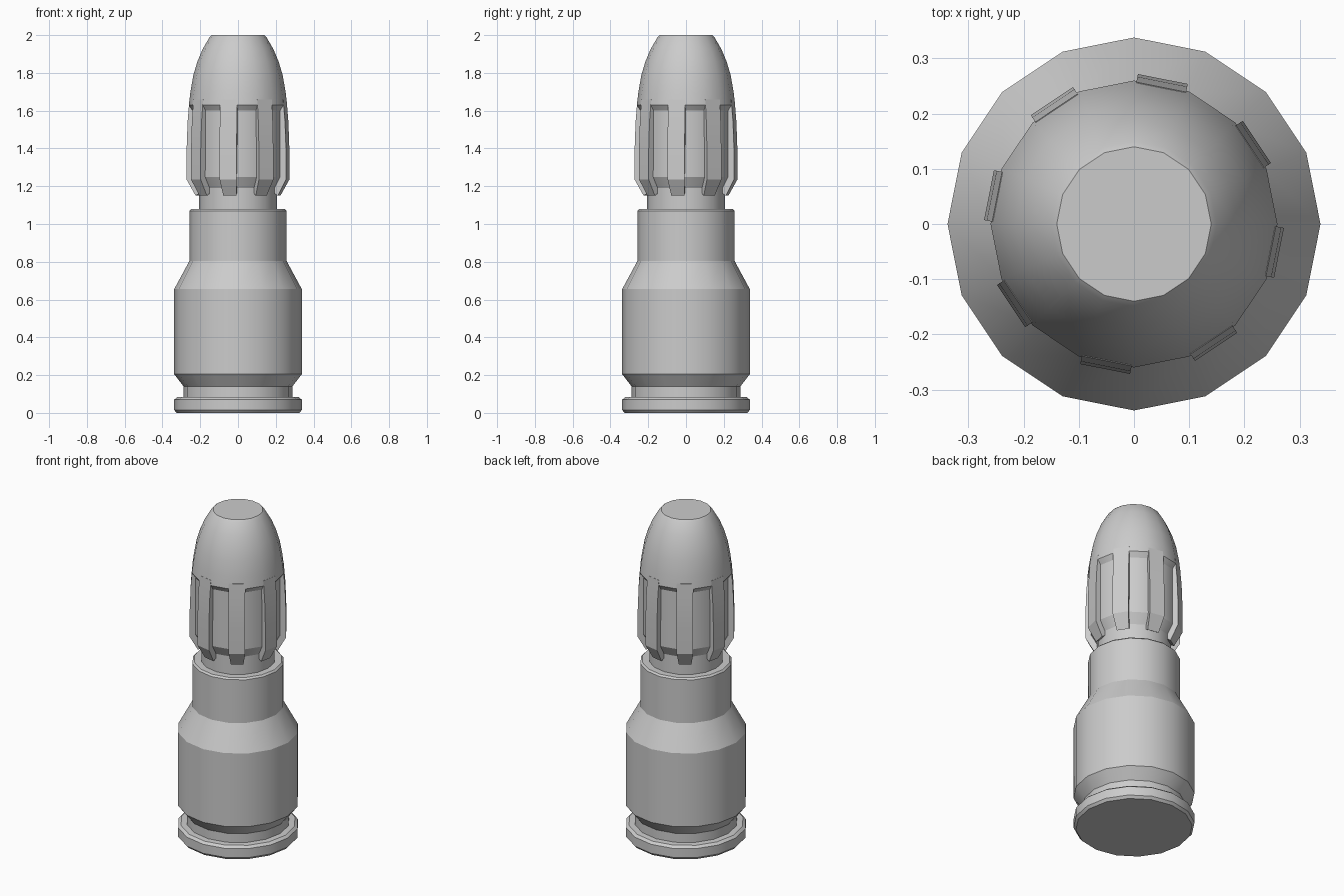
import bpy, bmesh
from math import cos, sin, pi
from mathutils import Matrix

if "Cube" in bpy.data.objects:
    bpy.data.objects.remove(bpy.data.objects["Cube"])

SIDES = 16


def finish(name, bm):
    bmesh.ops.recalc_face_normals(bm, faces=bm.faces[:])
    mesh = bpy.data.meshes.new(name)
    bm.to_mesh(mesh)
    bm.free()
    ob = bpy.data.objects.new(name, mesh)
    bpy.context.collection.objects.link(ob)
    bpy.ops.object.select_all(action='DESELECT')
    ob.select_set(True)
    bpy.context.view_layer.objects.active = ob
    bpy.ops.object.shade_smooth_by_angle(angle=0.45)
    return ob


def lathe(name, profile):
    """Closed solid of revolution from (radius, z) points, capped at both ends."""
    bm = bmesh.new()
    rings = [[bm.verts.new((r * cos(2 * pi * i / SIDES), r * sin(2 * pi * i / SIDES), z))
              for i in range(SIDES)] for r, z in profile]
    for a, b in zip(rings, rings[1:]):
        for i in range(SIDES):
            j = (i + 1) % SIDES
            bm.faces.new((a[i], a[j], b[j], b[i]))
    bm.faces.new(rings[0])
    bm.faces.new(rings[-1])
    return finish(name, bm)


# Casing: rim, extractor groove, body, shoulder and neck
lathe("casing", [(0.325, 0), (0.338, 0.015), (0.338, 0.07), (0.322, 0.083),
                 (0.288, 0.085), (0.288, 0.14), (0.338, 0.205), (0.338, 0.655),
                 (0.257, 0.805), (0.257, 1.07), (0.247, 1.08), (0.2, 1.08)])

# Bullet: stem, recessed core between the fins, rounded nose
lathe("bullet", [(0.207, 1.05), (0.207, 1.19), (0.24, 1.25), (0.24, 1.60),
                 (0.26, 1.63), (0.252, 1.70), (0.236, 1.79), (0.215, 1.86),
                 (0.188, 1.925), (0.15, 1.99), (0.14, 2.0)])

# Fins: one on every second face, cross-section as (radius, z, half width)
FIN = [(0.19, 1.17, 0.033), (0.222, 1.15, 0.035), (0.268, 1.235, 0.046),
       (0.268, 1.40, 0.046), (0.263, 1.54, 0.046), (0.253, 1.66, 0.046),
       (0.2, 1.66, 0.04)]
bm = bmesh.new()
for k in range(8):
    rot = Matrix.Rotation(-pi / 16 + k * pi / 4, 3, 'Z')
    left, right = ([], [])
    for r, z, w in FIN:
        for side, s in ((left, 1), (right, -1)):
            v = bm.verts.new((r, s * w, z))
            v.co = rot @ v.co
            side.append(v)
    n = len(FIN)
    for i in range(n):
        j = (i + 1) % n
        bm.faces.new((left[i], left[j], right[j], right[i]))
    bm.faces.new(left)
    bm.faces.new(right)
finish("fins", bm)
